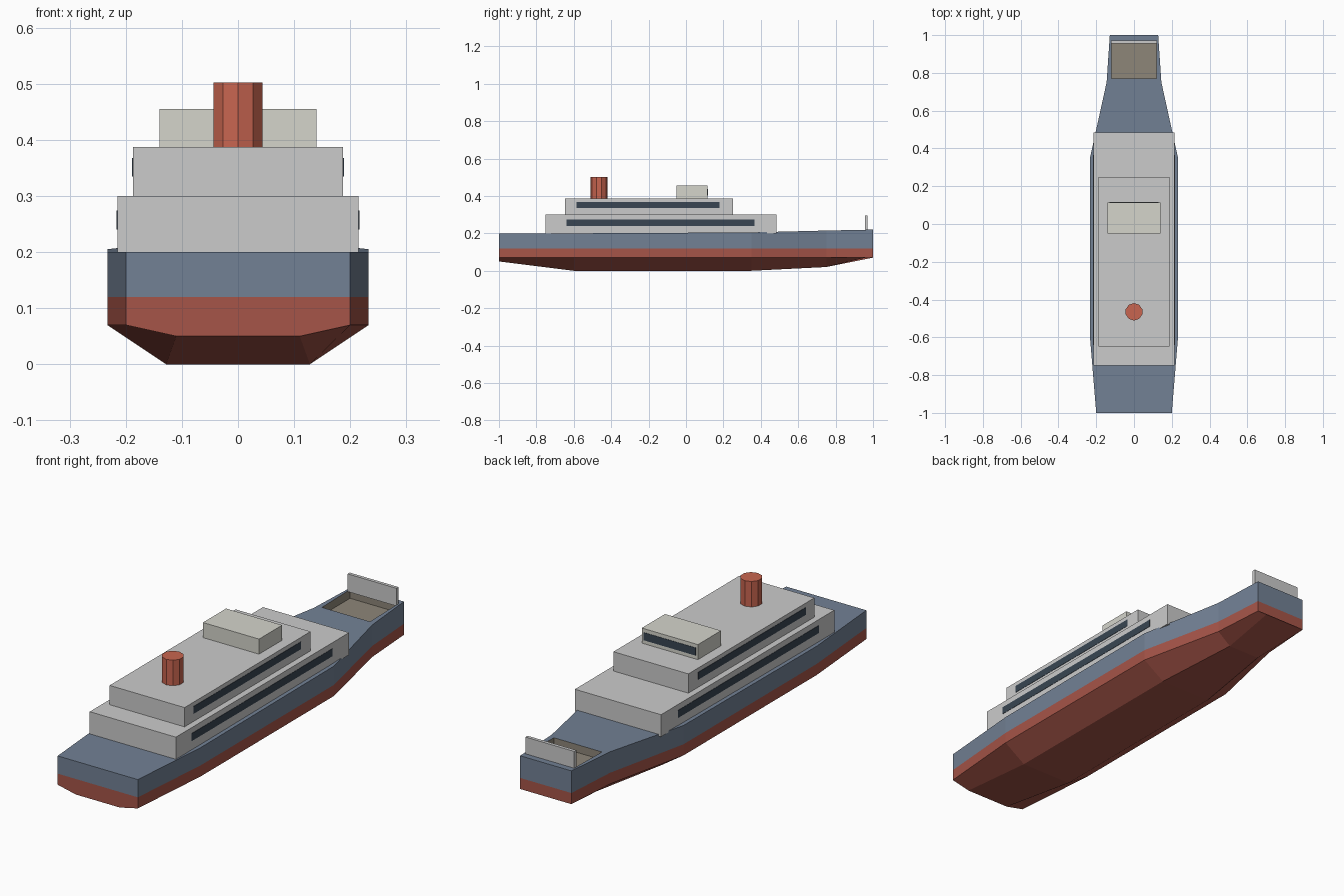
import bpy, bmesh

if "Cube" in bpy.data.objects:
    bpy.data.objects.remove(bpy.data.objects["Cube"])


def material(name, color):
    m = bpy.data.materials.new(name)
    m.diffuse_color = (*color, 1)
    m.use_nodes = True
    m.node_tree.nodes["Principled BSDF"].inputs["Base Color"].default_value = m.diffuse_color
    return m


BLUE = material("hull_blue", (0.17, 0.22, 0.30))
RED = material("hull_red", (0.38, 0.09, 0.065))
TAN = material("well_tan", (0.27, 0.24, 0.19))
CREAM = material("cream", (0.66, 0.66, 0.60))
GLASS = material("dark_glass", (0.04, 0.06, 0.085))
ORANGE = material("funnel_red", (0.58, 0.13, 0.08))


def finish(name, bm, mats=()):
    bmesh.ops.recalc_face_normals(bm, faces=bm.faces)
    me = bpy.data.meshes.new(name)
    bm.to_mesh(me)
    bm.free()
    for m in mats:
        me.materials.append(m)
    ob = bpy.data.objects.new(name, me)
    bpy.context.collection.objects.link(ob)
    return ob


def box(name, x, y, z, mats=(), index=0):
    bm = bmesh.new()
    bmesh.ops.create_cube(bm, size=1)
    for v in bm.verts:
        for i, (a, b) in enumerate((x, y, z)):
            v.co[i] = a if v.co[i] < 0 else b
    for f in bm.faces:
        f.material_index = index
    return finish(name, bm, mats)


# Hull: stations of (y, half width, deck height, keel height)
stations = [(-1, 0.2, 0.2, 0.05), (-0.6, 0.233, 0.2, 0), (0.35, 0.233, 0.205, 0),
            (0.75, 0.145, 0.215, 0.02), (1, 0.128, 0.22, 0.08)]
bm = bmesh.new()
rings = []
for y, w, deck, keel in stations:
    half = [(w, deck), (w, 0.12), (w, 0.07), (w * 0.55, keel)]
    ring = half + [(-x, z) for x, z in reversed(half)]
    rings.append([bm.verts.new((x, y, z)) for x, z in ring])
for a, b in zip(rings, rings[1:]):
    for i in range(8):
        j = (i + 1) % 8
        f = bm.faces.new((a[i], a[j], b[j], b[i]))
        f.material_index = 0 if i in (0, 6, 7) else 1
for r in (rings[0], rings[-1]):
    for i in range(3):
        f = bm.faces.new((r[i], r[i + 1], r[6 - i], r[7 - i]))
        f.material_index = 0 if i == 0 else 1
hull_mats = (BLUE, RED, TAN)
hull = finish("hull", bm, hull_mats)

# Sunken well in the bow deck
cutter = box("well_cutter", (-0.12, 0.12), (0.77, 0.97), (0.18, 0.3), hull_mats, 2)
cutter.hide_render = True
mod = hull.modifiers.new("well", 'BOOLEAN')
mod.operation = 'DIFFERENCE'
mod.solver = 'EXACT'
mod.object = cutter
bpy.context.view_layer.objects.active = hull
bpy.ops.object.modifier_apply(modifier=mod.name)
bpy.data.objects.remove(cutter)

# Upright bow screen
box("bow_screen", (-0.122, 0.122), (0.956, 0.971), (0.215, 0.295))

# Superstructure
box("lower_cabin", (-0.215, 0.215), (-0.75, 0.485), (0.2, 0.3))
box("upper_cabin", (-0.187, 0.187), (-0.648, 0.25), (0.3, 0.387))
box("bridge", (-0.14, 0.14), (-0.05, 0.115), (0.387, 0.455), (CREAM,))

# Window bands
for s, side in ((1, "right"), (-1, "left")):
    for level, w, y, z in (("lower", 0.215, (-0.64, 0.365), (0.24, 0.274)),
                           ("upper", 0.187, (-0.585, 0.18), (0.335, 0.368))):
        x = sorted((s * (w - 0.01), s * (w + 0.0015)))
        box(f"{level}_windows_{side}", x, y, z, (GLASS,))
box("bridge_window", (-0.13, 0.13), (0.105, 0.1165), (0.403, 0.438), (GLASS,))

# Funnel
bm = bmesh.new()
bmesh.ops.create_cone(bm, cap_ends=True, segments=10, radius1=0.046, radius2=0.046, depth=0.115)
bmesh.ops.translate(bm, vec=(0, -0.465, 0.4445), verts=bm.verts)
finish("funnel", bm, (ORANGE,))
